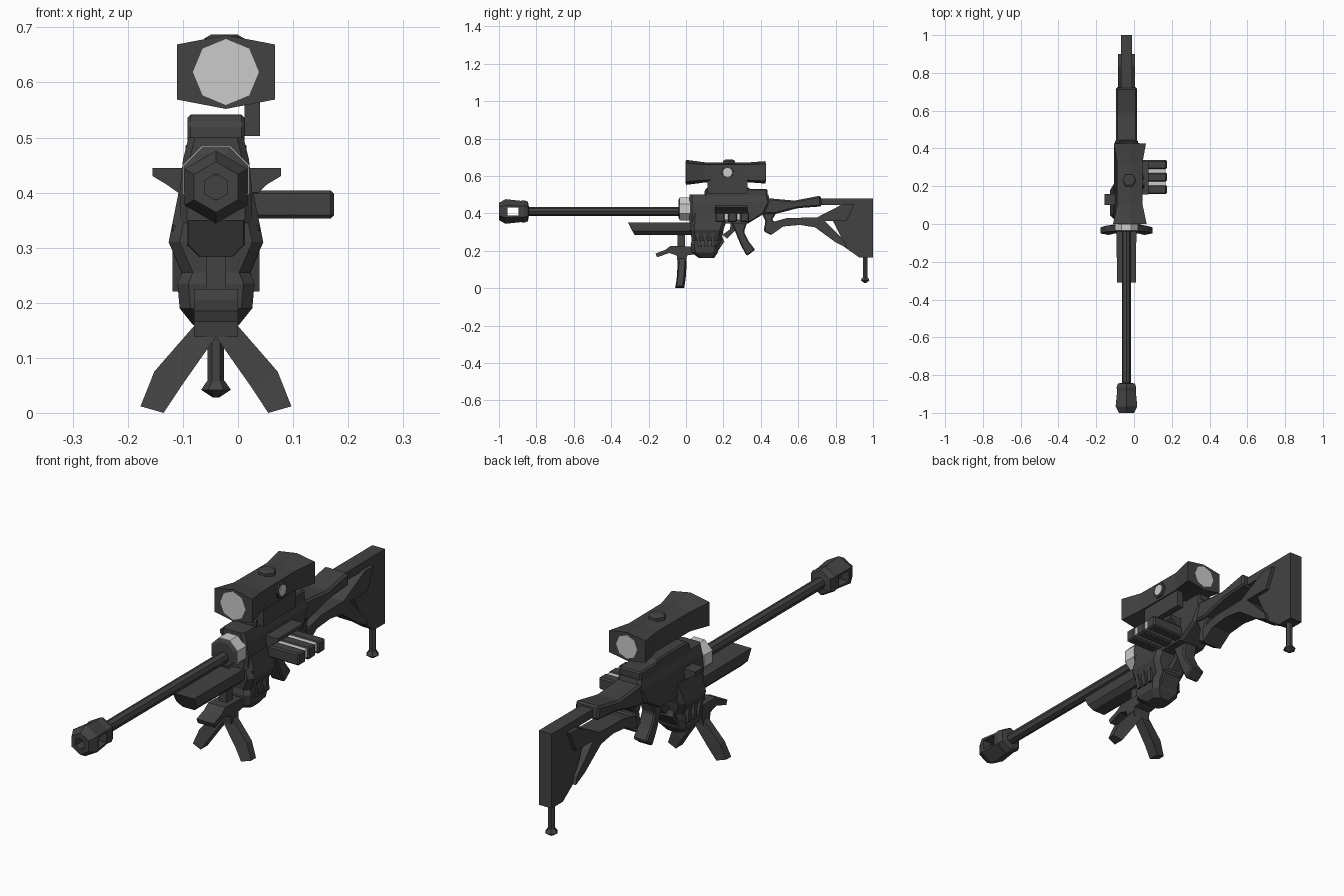
import bpy, bmesh
from math import sin, cos, pi

CX, BZ = -0.04, 0.41     # centre plane of the gun, bore height


def material(name, v):
    m = bpy.data.materials.new(name)
    m.diffuse_color = (v, v, v, 1)
    return m


DARK, LIGHT = material("dark_metal", 0.055), material("light_metal", 0.6)


def loft(name, rings, mat=DARK, bevel=0.0):
    """Skin equal-length rings of points and cap both ends."""
    bm = bmesh.new()
    vs = [[bm.verts.new(p) for p in r] for r in rings]
    n = len(rings[0])
    for a, b in zip(vs, vs[1:]):
        for i in range(n):
            j = (i + 1) % n
            bm.faces.new((a[i], a[j], b[j], b[i]))
    bm.faces.new(vs[0][::-1])
    bm.faces.new(vs[-1])
    bmesh.ops.recalc_face_normals(bm, faces=bm.faces)
    if bevel:
        bmesh.ops.bevel(bm, geom=bm.edges[:], offset=bevel, segments=1, affect='EDGES')
    me = bpy.data.meshes.new(name)
    bm.to_mesh(me)
    bm.free()
    me.materials.append(mat)
    ob = bpy.data.objects.new(name, me)
    bpy.context.collection.objects.link(ob)
    return ob


def side(name, pts, half, cx=CX, chamfer=0.0, mat=DARK):
    """Side profile (y, z) extruded across x."""
    return loft(name, [[(cx + s * half, y, z) for y, z in pts] for s in (-1, 1)], mat, chamfer)


def box(name, x0, x1, y0, y1, z0, z1, mat=DARK, bevel=0.0):
    return loft(name, [[(x0, y0, z), (x1, y0, z), (x1, y1, z), (x0, y1, z)] for z in (z0, z1)], mat, bevel)


def tube(name, prof, n=8, axis='Y', c=(CX, 0, BZ), rot=0.0, mat=DARK):
    """Profile (position, radius) turned round an axis with n sides."""
    rings = []
    for t, r in prof:
        ring = []
        for i in range(n):
            a = rot + 2 * pi * i / n
            u, v = r * cos(a), r * sin(a)
            ring.append({'X': (t, c[1] + u, c[2] + v),
                         'Y': (c[0] + u, t, c[2] + v),
                         'Z': (c[0] + u, c[1] + v, t)}[axis])
        rings.append(ring)
    return loft(name, rings, mat)


def stack(name, levels, cut):
    """Body from levels (z, half width, y front, y back) with cut corners."""
    rings = []
    for z, w, a, b in levels:
        right = [(w - cut, a), (w, a + cut), (w, b - cut), (w - cut, b)]
        left = [(-x, y) for x, y in reversed(right)]
        rings.append([(CX + x, y, z) for x, y in right + left])
    return loft(name, rings)


# barrel and muzzle brake
tube("barrel", [(-0.86, 0.024), (0.05, 0.024)])
brake = tube("muzzle_brake", [(-0.955, 0.024), (-1.0, 0.024), (-1.0, 0.046), (-0.965, 0.066),
                              (-0.885, 0.057), (-0.865, 0.06), (-0.845, 0.052), (-0.84, 0.024)],
             6, rot=pi / 6)
cutter = box("brake_cutter", -0.2, 0.1, -0.955, -0.895, 0.388, 0.432)
cutter.hide_render = True
cutter.hide_viewport = True
mod = brake.modifiers.new("side_ports", 'BOOLEAN')
mod.operation, mod.object, mod.solver = 'DIFFERENCE', cutter, 'EXACT'

# collar behind the barrel
tube("collar", [(-0.034, 0.066), (0.025, 0.066)], c=(CX, 0, 0.424), rot=pi / 8, mat=LIGHT)
tube("collar_face", [(-0.04, 0.05), (-0.034, 0.064)], c=(CX, 0, 0.424), rot=pi / 8)

# fore end under the barrel
loft("fore_end", [[(CX + x * s, y + dy * k, z) for x, z, k in
                   ((-0.053, 0.35, 0), (0.053, 0.35, 0), (0.053, 0.305, 0.7),
                    (0.03, 0.283, 1), (-0.03, 0.283, 1), (-0.053, 0.305, 0.7))]
                  for y, dy, s in ((-0.31, 0.035, 0.95), (0.05, 0, 1))])

# receiver, lower body and top rail
stack("receiver", [(0.345, 0.064, 0.02, 0.33), (0.4, 0.066, 0.02, 0.42),
                   (0.46, 0.06, 0.02, 0.45), (0.5, 0.05, 0.02, 0.44)], 0.012)
stack("lower_body", [(0.16, 0.042, 0.07, 0.15), (0.19, 0.066, 0.03, 0.17), (0.235, 0.07, 0.025, 0.18),
                     (0.255, 0.062, 0.03, 0.19), (0.31, 0.086, 0.025, 0.2), (0.4, 0.068, 0.03, 0.23)], 0.02)
side("top_rail", [(0.1, 0.48), (0.1, 0.525), (0.12, 0.542), (0.33, 0.542), (0.34, 0.53), (0.435, 0.53), (0.435, 0.48)],
     0.052, chamfer=0.006)
for k in range(3):
    s = 0.07 + 0.0 * k
    side("slanted_rib_" + str(k), [(0.04 + 0.045 * k, 0.34), (0.055 + 0.045 * k, 0.34),
                                   (0.085 + 0.035 * k, 0.22), (0.065 + 0.035 * k, 0.22)], 0.079)

# bolt handle and ejection shelf
for name, x0, x1, y0, y1 in (("bolt_handle", -0.06, -0.155, 0.1, 0.16), ("ejection_shelf", 0.0, 0.078, 0.155, 0.33)):
    xm = x1 + (0.025 if x1 < 0 else -0.025)
    xi = x0 + (xm - x0) * 0.7
    loft(name, [[(x0, y, 0.445), (x1, y, 0.445), (x1, y, 0.43), (xm, y, 0.415), (xi, y, 0.4), (x0, y, 0.4)]
                for y in (y0, y1)])

# side magazine: three dark bars with light rounds between
for k in range(3):
    y = 0.182 + 0.066 * k
    box("magazine_bar_" + str(k), 0.0, 0.174, y - 0.024, y + 0.024, 0.353, 0.404, bevel=0.006)
for k in range(2):
    tube("magazine_round_" + str(k), [(0.0, 0.02), (0.168, 0.02)], 6, 'X', (0, 0.215 + 0.066 * k, 0.383), mat=LIGHT)

# pistol grip, trigger and guard
side("pistol_grip", [(0.24, 0.36), (0.33, 0.36), (0.31, 0.3), (0.335, 0.25), (0.37, 0.205),
                     (0.325, 0.172), (0.295, 0.225), (0.27, 0.285)], 0.032, chamfer=0.006)
side("trigger", [(0.24, 0.35), (0.28, 0.35), (0.265, 0.31), (0.22, 0.265), (0.195, 0.285), (0.235, 0.315)], 0.02)
side("lower_link", [(0.13, 0.25), (0.19, 0.28), (0.205, 0.25), (0.165, 0.19), (0.14, 0.17)], 0.04)

# scope: hourglass body with shallow peaked top and bottom
SX, SZ = -0.022, 0.619
loft("scope_body", [[(SX + w, y, SZ + h), (SX, y, SZ + t), (SX - w, y, SZ + h),
                     (SX - w, y, SZ - h), (SX, y, SZ - t), (SX + w, y, SZ - h)]
                    for y, w, h, t in ((0, 0.089, 0.05, 0.067), (0.1, 0.068, 0.041, 0.054),
                                       (0.32, 0.066, 0.041, 0.052), (0.425, 0.085, 0.046, 0.06))])
tube("front_lens", [(-0.002, 0.06), (0.01, 0.06)], c=(SX, 0, SZ), mat=LIGHT)
tube("rear_lens", [(0.415, 0.05), (0.428, 0.05)], c=(SX, 0, SZ), mat=LIGHT)
tube("top_turret", [(0.65, 0.038), (0.68, 0.036), (0.687, 0.024)], 6, 'Z', (-0.025, 0.23, 0))
tube("side_turret", [(0.02, 0.038), (0.052, 0.035)], 6, 'X', (0, 0.222, SZ))
tube("side_turret_cap", [(0.045, 0.025), (0.056, 0.025)], 8, 'X', (0, 0.222, SZ), mat=LIGHT)
box("scope_mount_plate", 0.012, 0.04, 0.115, 0.33, 0.503, 0.6)

# stock: upper bar, thin rear bar, lower arm, butt
side("stock_upper", [(0.37, 0.49), (0.45, 0.48), (0.58, 0.468), (0.72, 0.495), (0.725, 0.437),
                     (0.6, 0.428), (0.47, 0.395), (0.38, 0.4)], 0.055, chamfer=0.008)
side("stock_rear_bar", [(0.7, 0.48), (1.0, 0.48), (1.0, 0.445), (0.7, 0.445)], 0.03)
side("stock_neck", [(0.38, 0.45), (0.5, 0.43), (0.46, 0.365), (0.5, 0.335), (0.455, 0.283), (0.415, 0.305), (0.425, 0.36)],
     0.042, chamfer=0.006)
side("stock_arm", [(0.45, 0.35), (0.54, 0.375), (0.7, 0.378), (0.84, 0.45), (0.9, 0.45), (0.86, 0.36), (0.74, 0.36),
                   (0.85, 0.25), (0.86, 0.215), (0.8, 0.245), (0.69, 0.325), (0.61, 0.338), (0.52, 0.33), (0.455, 0.284)],
     0.046)
side("butt", [(0.88, 0.46), (1.0, 0.48), (1.0, 0.165), (0.925, 0.165), (0.84, 0.225), (0.835, 0.26), (0.785, 0.362), (0.84, 0.45)],
     0.03)

# rear monopod
tube("monopod_rod", [(0.05, 0.015), (0.18, 0.015)], 6, 'Z', (CX, 0.958, 0))
tube("monopod_foot", [(0.028, 0.006), (0.042, 0.027), (0.058, 0.016)], 6, 'Z', (CX, 0.958, 0))

# front bipod
box("bipod_post", CX - 0.018, CX + 0.018, -0.045, -0.005, 0.2, 0.3)
side("bipod_hub", [(-0.163, 0.185), (-0.155, 0.165), (-0.09, 0.188), (-0.05, 0.175), (-0.045, 0.138), (0, 0.138),
                   (0.005, 0.175), (0.07, 0.185), (0.07, 0.222), (-0.085, 0.225), (-0.11, 0.205)], 0.04)
for name, s in (("bipod_leg_left", -1), ("bipod_leg_right", 1)):
    path = [(0.0, 0.038, 0.138, 0.16, -0.02), (0.062, 0.112, 0.05, 0.075, -0.026), (0.095, 0.137, 0.0, 0.012, -0.034)]
    loft(name, [[(CX + s * a, y - 0.024, z0), (CX + s * b, y - 0.016, z1),
                 (CX + s * b, y + 0.016, z1), (CX + s * a, y + 0.024, z0)]
                for a, b, z0, z1, y in path])
